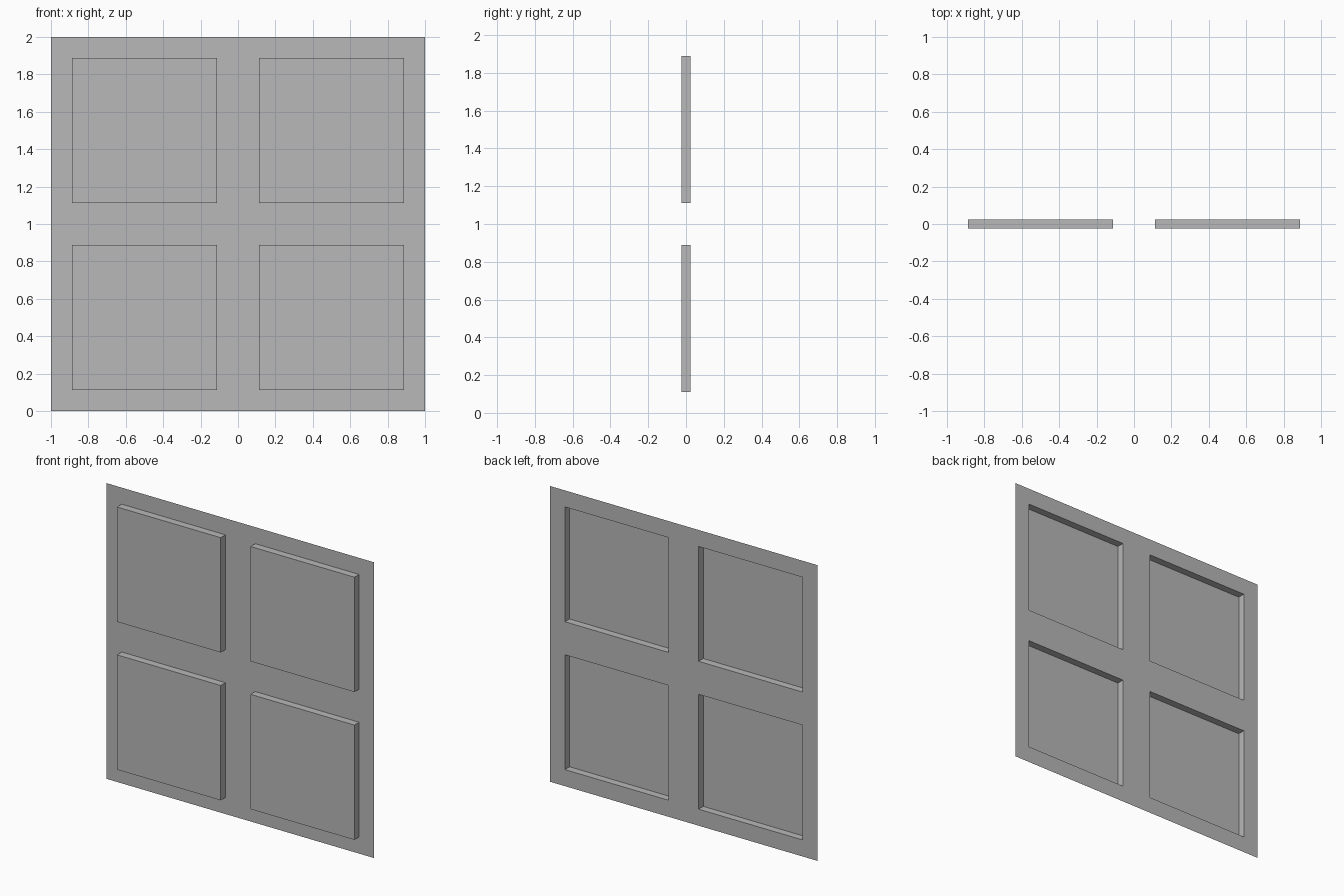
import bpy
import bmesh
from mathutils import Matrix

cube = bpy.data.objects.get("Cube")
if cube:
    bpy.data.objects.remove(cube, do_unlink=True)

SIZE = 2.0        # width and height of the sheet
BORDER = 0.158    # flat margin around each pressed panel
DEPTH = 0.05      # how far the panels stand out

# Plain grey material
grey = bpy.data.materials.new("grey")
grey.use_nodes = True
colour = (0.48, 0.48, 0.48, 1)
grey.diffuse_color = colour
grey.node_tree.nodes["Principled BSDF"].inputs["Base Color"].default_value = colour

# Thin upright sheet of two by two squares, facing the front
bm = bmesh.new()
bmesh.ops.create_grid(bm, x_segments=2, y_segments=2, size=SIZE / 2)
bmesh.ops.rotate(bm, verts=bm.verts, matrix=Matrix.Rotation(1.5707963, 3, "X"))
bmesh.ops.translate(bm, verts=bm.verts, vec=(0, DEPTH / 2, SIZE / 2))

# Pressed panels: frame each square, then push its middle forward, open behind
panels = bm.faces[:]
bmesh.ops.inset_individual(bm, faces=panels, thickness=BORDER)
bmesh.ops.inset_individual(bm, faces=panels, thickness=0, depth=DEPTH)

# Merge the flat margins into one clean surface
bmesh.ops.dissolve_limit(bm, angle_limit=0.01, verts=bm.verts, edges=bm.edges)

mesh = bpy.data.meshes.new("panelled_sheet")
bm.to_mesh(mesh)
bm.free()
mesh.materials.append(grey)
sheet = bpy.data.objects.new("panelled_sheet", mesh)
bpy.context.collection.objects.link(sheet)
